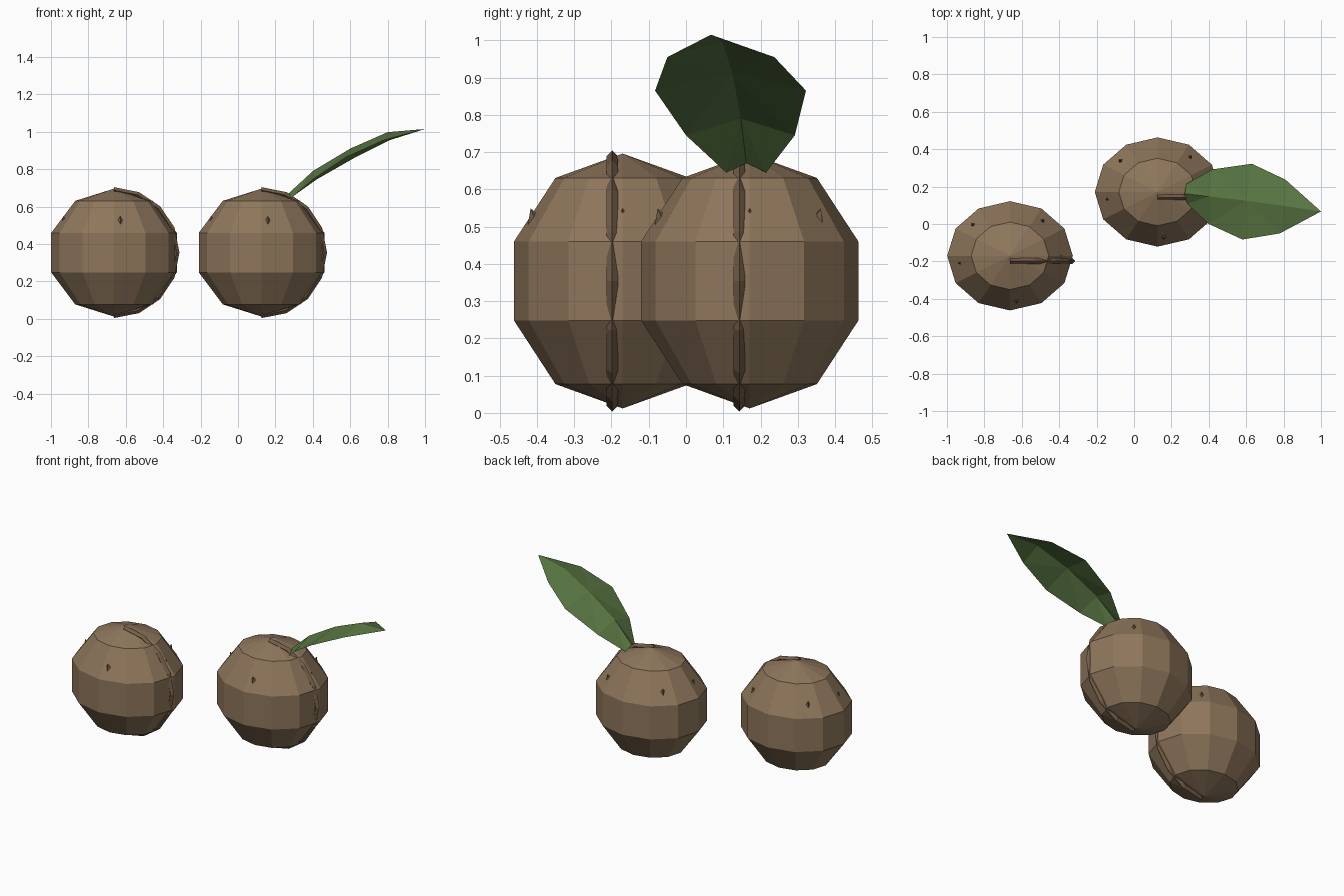
import bpy, bmesh
from math import sin, cos, pi, radians
from mathutils import Matrix

if "Cube" in bpy.data.objects:
    bpy.data.objects.remove(bpy.data.objects["Cube"])


def material(name, color):
    m = bpy.data.materials.new(name)
    m.diffuse_color = (*color, 1)
    m.use_nodes = True
    m.node_tree.nodes["Principled BSDF"].inputs["Base Color"].default_value = m.diffuse_color
    return m


shell = material("shell_brown", (0.27, 0.18, 0.105))
dark = material("seam_brown", (0.17, 0.11, 0.065))
green = material("leaf_green", (0.10, 0.18, 0.055))


def finish(name, bm, mat, loc=(0, 0, 0), fix_normals=True):
    if fix_normals:
        bmesh.ops.recalc_face_normals(bm, faces=bm.faces)
    me = bpy.data.meshes.new(name)
    bm.to_mesh(me)
    bm.free()
    me.materials.append(mat)
    ob = bpy.data.objects.new(name, me)
    ob.location = loc
    bpy.context.collection.objects.link(ob)
    return ob


def nut(tag, loc):
    # faceted shell
    bm = bmesh.new()
    bmesh.ops.create_uvsphere(bm, u_segments=12, v_segments=5, radius=1,
                              matrix=Matrix.Diagonal((0.353, 0.307, 0.342, 1)))
    finish(tag + "_shell", bm, shell, loc)

    # diamond-section seam sweeping from top to bottom on the +x side
    bm = bmesh.new()
    steps, r, w = 8, 0.334, 0.016
    rings = []
    for i in range(steps + 1):
        a = pi / 2 - pi * i / steps
        ring = []
        for dr, dy in ((w, 0), (0, w), (-w, 0), (0, -w)):
            ring.append(bm.verts.new(((r + dr) * cos(a), -0.028 + dy, (r + dr) * sin(a))))
        rings.append(ring)
    for p, q in zip(rings, rings[1:]):
        for k in range(4):
            n = (k + 1) % 4
            bm.faces.new((p[k], p[n], q[n], q[k]))
    bm.faces.new(rings[0])
    bm.faces.new(rings[-1])
    finish(tag + "_seam", bm, dark, loc)

    # little pointed husk scales around the shoulder
    bm = bmesh.new()
    for deg in (0, 50, 137, 189, 277):
        a = radians(deg)
        place = (Matrix.Translation((0.265 * cos(a), 0.238 * sin(a), 0.165))
                 @ Matrix.Rotation(a, 4, 'Z') @ Matrix.Rotation(radians(20), 4, 'Y'))
        bmesh.ops.create_cone(bm, cap_ends=True, segments=4, radius1=0.036, radius2=0,
                              depth=0.064, matrix=place)
    finish(tag + "_scales", bm, dark, loc)


nut("left_nut", (-0.663, -0.17, 0.354))
nut("right_nut", (0.126, 0.171, 0.354))

# arched leaf: rows of (far edge, midrib, near edge), closing on the tip
rows = [
    ((0.28, 0.215, 0.645), (0.27, 0.162, 0.670), (0.285, 0.108, 0.645)),
    ((0.42, 0.292, 0.745), (0.40, 0.147, 0.790), (0.40, 0.000, 0.745)),
    ((0.63, 0.322, 0.865), (0.60, 0.125, 0.910), (0.58, -0.083, 0.865)),
    ((0.81, 0.237, 0.955), (0.80, 0.097, 0.998), (0.78, -0.050, 0.955)),
]
bm = bmesh.new()
grid = [[bm.verts.new(p) for p in row] for row in rows]
tip = bm.verts.new((1.0, 0.067, 1.015))
for p, q in zip(grid, grid[1:]):
    for k in range(2):
        bm.faces.new((p[k], p[k + 1], q[k + 1], q[k]))
for k in range(2):
    bm.faces.new((grid[-1][k], grid[-1][k + 1], tip))
bmesh.ops.triangulate(bm, faces=bm.faces[:])
finish("leaf", bm, green, fix_normals=False)
